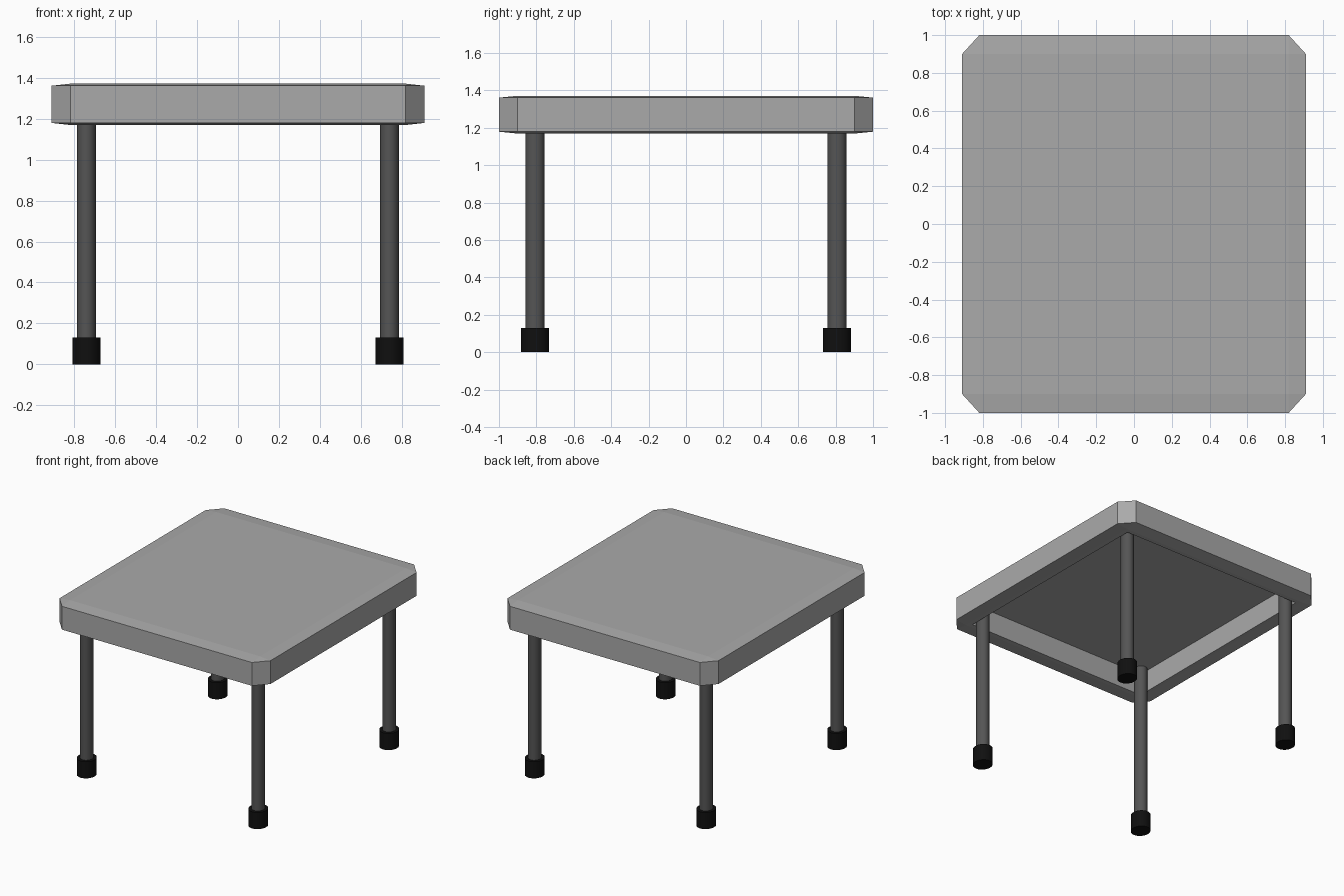
import bpy, bmesh
from mathutils import Matrix, Vector

if "Cube" in bpy.data.objects:
    bpy.data.objects.remove(bpy.data.objects["Cube"])

WIDTH = 0.91  # the whole table is slightly narrower in x


def material(name, value):
    m = bpy.data.materials.new(name)
    m.diffuse_color = (value, value, value, 1)
    m.use_nodes = True
    m.node_tree.nodes["Principled BSDF"].inputs["Base Color"].default_value = m.diffuse_color
    return m


grey = material("light grey", 0.40)
dark = material("dark grey", 0.09)
black = material("black", 0.005)


def finish(bm, name, mat):
    me = bpy.data.meshes.new(name)
    bm.to_mesh(me)
    bm.free()
    me.materials.append(mat)
    ob = bpy.data.objects.new(name, me)
    bpy.context.collection.objects.link(ob)
    return ob


# Table top: chamfered block, hollowed from below
bm = bmesh.new()
bmesh.ops.create_cube(bm, size=2)
bmesh.ops.bevel(bm, geom=bm.edges[:], offset=0.1, segments=1,
                profile=0.5, affect='EDGES')
bm.normal_update()
bottom = min(bm.faces, key=lambda f: f.calc_center_median().z)
bmesh.ops.inset_region(bm, faces=[bottom], thickness=0.035, use_even_offset=True)
bottom = bmesh.ops.extrude_discrete_faces(bm, faces=[bottom])["faces"][0]
bmesh.ops.translate(bm, verts=bottom.verts[:], vec=(0, 0, 1.7))
bmesh.ops.scale(bm, verts=bm.verts[:], vec=(WIDTH, 1, 0.101))
bmesh.ops.translate(bm, verts=bm.verts[:], vec=(0, 0, 1.27))
bmesh.ops.recalc_face_normals(bm, faces=bm.faces[:])
finish(bm, "table_top", grey)


def post(name, x, y, radius, z0, z1, mat):
    bm = bmesh.new()
    bmesh.ops.create_cone(bm, cap_ends=True, segments=32, radius1=radius,
                          radius2=radius, depth=z1 - z0,
                          matrix=Matrix.Translation(Vector((0, 0, (z0 + z1) / 2))))
    for f in bm.faces:
        f.smooth = len(f.verts) == 4
    for e in bm.edges:
        if abs(e.verts[0].co.z - e.verts[1].co.z) < 1e-5:
            e.smooth = False
    bmesh.ops.scale(bm, verts=bm.verts[:], vec=(WIDTH, 1, 1))
    bmesh.ops.translate(bm, verts=bm.verts[:], vec=(x, y, 0))
    finish(bm, name, mat)


# Four legs with rubber feet
for sy, row in ((-1, "front"), (1, "back")):
    for sx, side in ((-1, "left"), (1, "right")):
        x, y = sx * 0.74, sy * 0.807
        post(f"{row}_{side}_leg", x, y, 0.05, 0.01, 1.345, dark)
        post(f"{row}_{side}_foot", x, y, 0.075, 0, 0.13, black)
